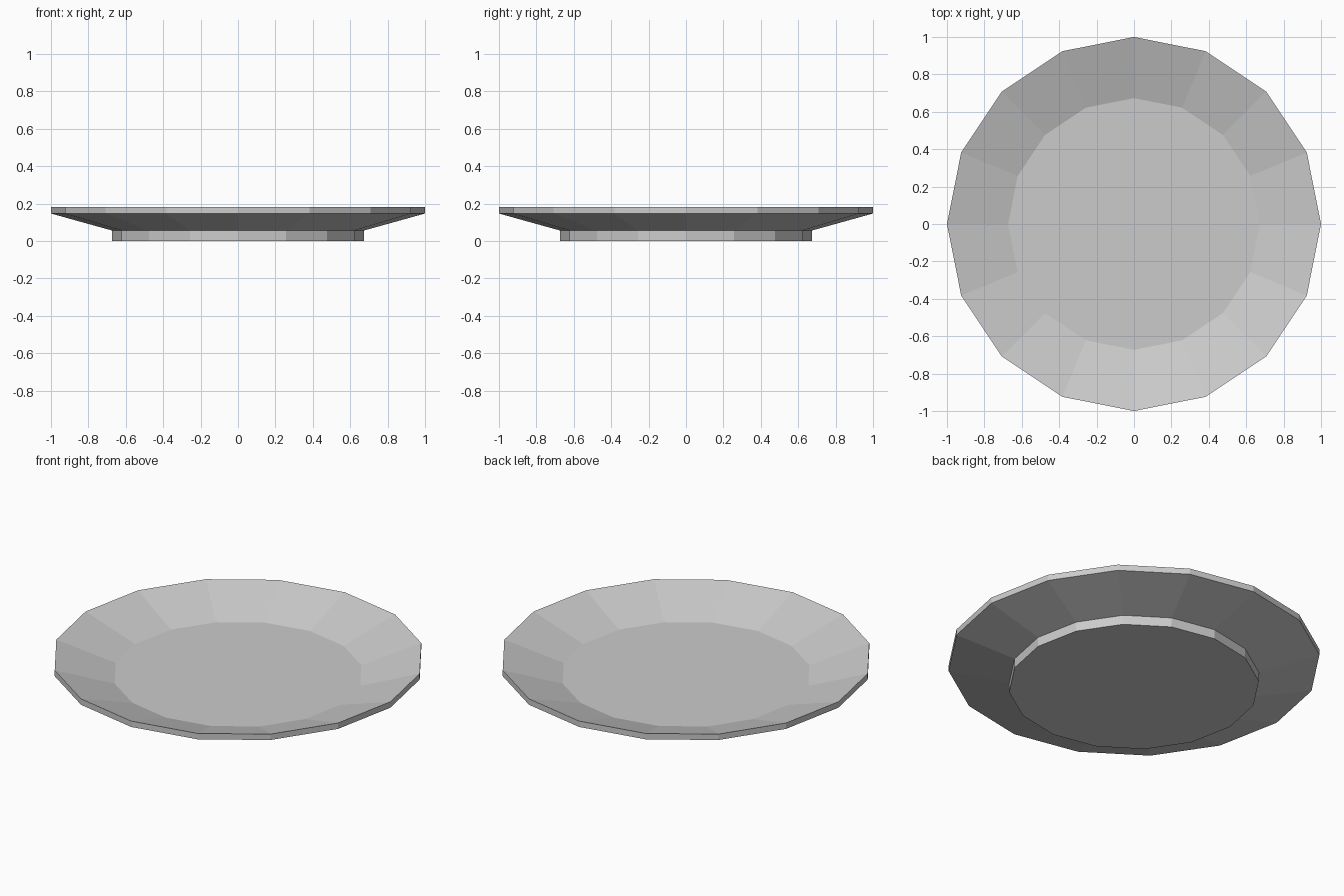
import bpy, bmesh
from math import cos, sin, pi

if "Cube" in bpy.data.objects:
    bpy.data.objects.remove(bpy.data.objects["Cube"])

SIDES = 16

# Plate profile (radius, height), from the foot up and over the rim to the inner floor
PROFILE = [(0.673, 0.0), (0.673, 0.056), (1.0, 0.147), (1.0, 0.182), (0.673, 0.077)]

bm = bmesh.new()
rings = [[bm.verts.new((r * cos(2 * pi * i / SIDES), r * sin(2 * pi * i / SIDES), z))
          for i in range(SIDES)] for r, z in PROFILE]

# Foot wall, underside, rim and inner slope
for low, high in zip(rings, rings[1:]):
    for i in range(SIDES):
        j = (i + 1) % SIDES
        bm.faces.new((low[i], low[j], high[j], high[i]))

# Base and inner floor
bm.faces.new(rings[0][::-1])
bm.faces.new(rings[-1])

mesh = bpy.data.meshes.new("plate")
bm.to_mesh(mesh)
bm.free()
bpy.context.collection.objects.link(bpy.data.objects.new("plate", mesh))
